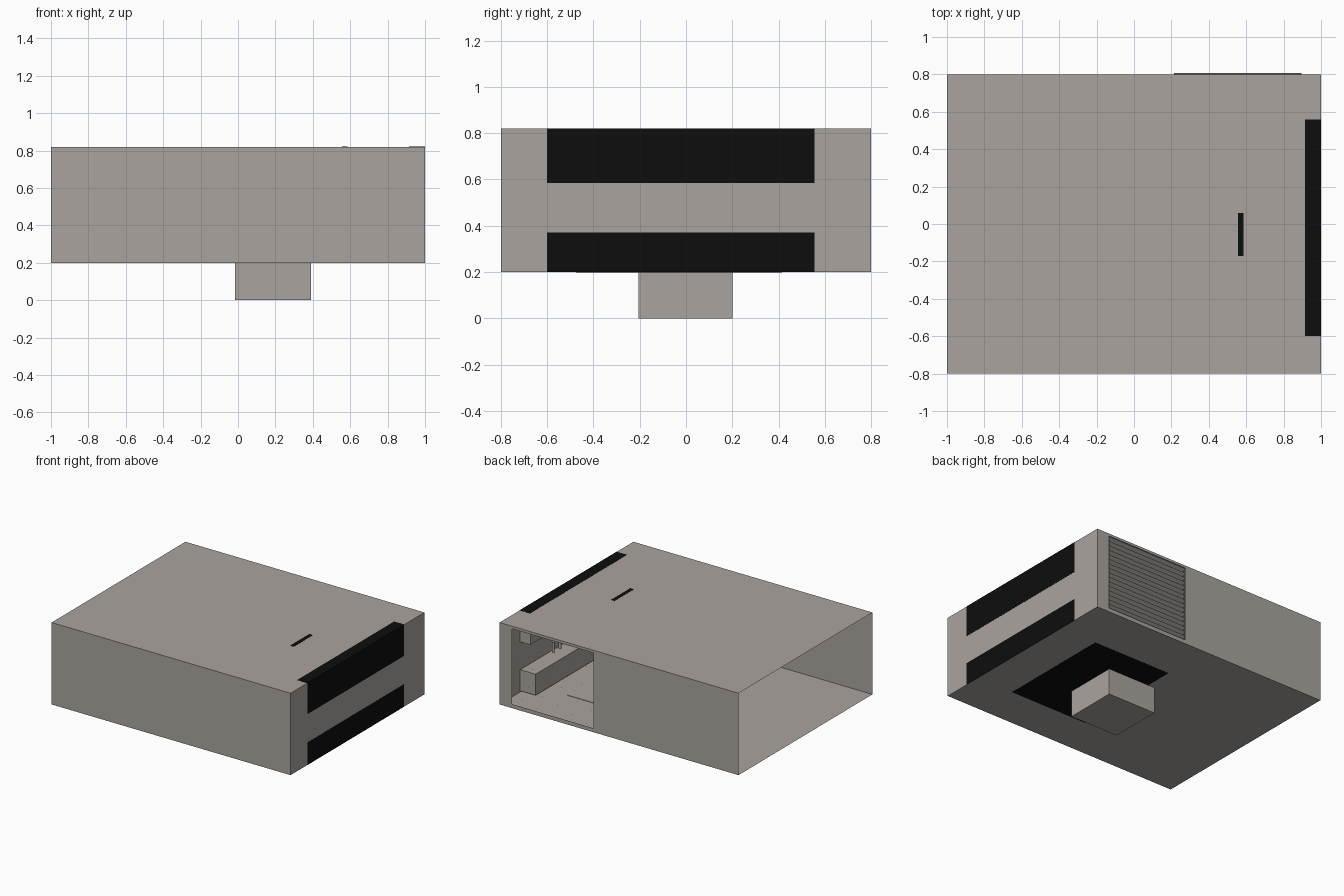
import bpy, bmesh, math
from mathutils import Vector

if "Cube" in bpy.data.objects:
    bpy.data.objects.remove(bpy.data.objects["Cube"])


def material(name, color):
    mat = bpy.data.materials.new(name)
    mat.diffuse_color = (*color, 1)
    mat.use_nodes = True
    mat.node_tree.nodes["Principled BSDF"].inputs["Base Color"].default_value = mat.diffuse_color
    return mat


grey = material("warm_grey", (0.40, 0.37, 0.34))
black = material("black", (0.004, 0.004, 0.004))


def finish(bm, name, mat=grey):
    mesh = bpy.data.meshes.new(name)
    bm.to_mesh(mesh)
    bm.free()
    mesh.materials.append(mat)
    obj = bpy.data.objects.new(name, mesh)
    bpy.context.collection.objects.link(obj)
    return obj


def box_mesh(lo, hi):
    bm = bmesh.new()
    bmesh.ops.create_cube(bm, size=1)
    for v in bm.verts:
        v.co = Vector([hi[i] if v.co[i] > 0 else lo[i] for i in range(3)])
    return bm


def drop_faces(bm, test):
    bm.normal_update()
    faces = [f for f in bm.faces if test(f.calc_center_median(), f.normal)]
    bmesh.ops.delete(bm, geom=faces, context='FACES')


BOTTOM, TOP = 0.2, 0.82
GX0, GX1, GZ0, GZ1 = 0.215, 0.895, 0.23, 0.80   # grille opening

# Sheet casing: left end open, rectangular grille opening in the back
bm = box_mesh((-1, -0.8, BOTTOM), (1, 0.8, TOP))
drop_faces(bm, lambda c, n: n.x < -0.9)
for co, no in (((GX0, 0, 0), (1, 0, 0)), ((GX1, 0, 0), (1, 0, 0)),
               ((0, 0, GZ0), (0, 0, 1)), ((0, 0, GZ1), (0, 0, 1))):
    geom = bm.verts[:] + bm.edges[:] + bm.faces[:]
    bmesh.ops.bisect_plane(bm, geom=geom, plane_co=co, plane_no=no)
drop_faces(bm, lambda c, n: n.y > 0.9 and GX0 < c.x < GX1 and GZ0 < c.z < GZ1)
finish(bm, "casing")

# Duct collar under the casing
bm = box_mesh((-0.015, -0.205, 0), (0.39, 0.2, BOTTOM))
drop_faces(bm, lambda c, n: n.z > 0.9)
finish(bm, "duct_collar")

# Slanted thin louvre blades in the back opening, high on the outside
bm = bmesh.new()
count = 16
pitch = (GZ1 - GZ0) / count
rise = 0.03 * math.tan(math.radians(29.7))
for i in range(count):
    z = GZ0 + pitch * (i + 0.5)
    corners = ((GX0, 0.778, z - rise / 2), (GX1, 0.778, z - rise / 2),
               (GX1, 0.808, z + rise / 2), (GX0, 0.808, z + rise / 2))
    bm.faces.new([bm.verts.new(c) for c in corners])
finish(bm, "louvre_blades")

# Inner parts resting flush against the casing
inner = {
    "upper_rail": ((0.915, -0.6, 0.58), (0.999, 0.555, TOP - 0.001)),
    "lower_rail": ((0.87, -0.6, 0.21), (0.999, 0.555, 0.37)),
    "floor_plate": ((0.04, -0.475, BOTTOM + 0.001), (0.70, 0.415, 0.204)),
    "top_bracket": ((0.56, -0.17, 0.72), (0.585, 0.06, TOP - 0.001)),
}
for name, (lo, hi) in inner.items():
    finish(box_mesh(lo, hi), name)

# Black outer plates over the places where the inner parts meet the casing
T = 0.001
plates = {
    "end_plate_upper": ((1, -0.6, 0.585), (1 + T, 0.555, TOP + T)),
    "end_plate_lower": ((1, -0.6, BOTTOM), (1 + T, 0.555, 0.37)),
    "top_plate": ((0.915, -0.6, TOP), (1 + T, 0.56, TOP + T)),
    "top_slot": ((0.555, -0.17, TOP), (0.585, 0.06, TOP + T)),
    "bottom_plate": ((0.04, -0.475, BOTTOM - T), (0.695, 0.415, BOTTOM)),
}
for name, (lo, hi) in plates.items():
    finish(box_mesh(lo, hi), name, black)

# Short bent-pipe stubs standing on the lower rail
for i in range(2):
    bm = bmesh.new()
    bmesh.ops.create_cone(bm, cap_ends=True, segments=12, radius1=0.01,
                          radius2=0.01, depth=0.08)
    bmesh.ops.translate(bm, verts=bm.verts, vec=(0.95, 0.15 + 0.08 * i, 0.43))
    finish(bm, "pipe_%d" % (i + 1))
